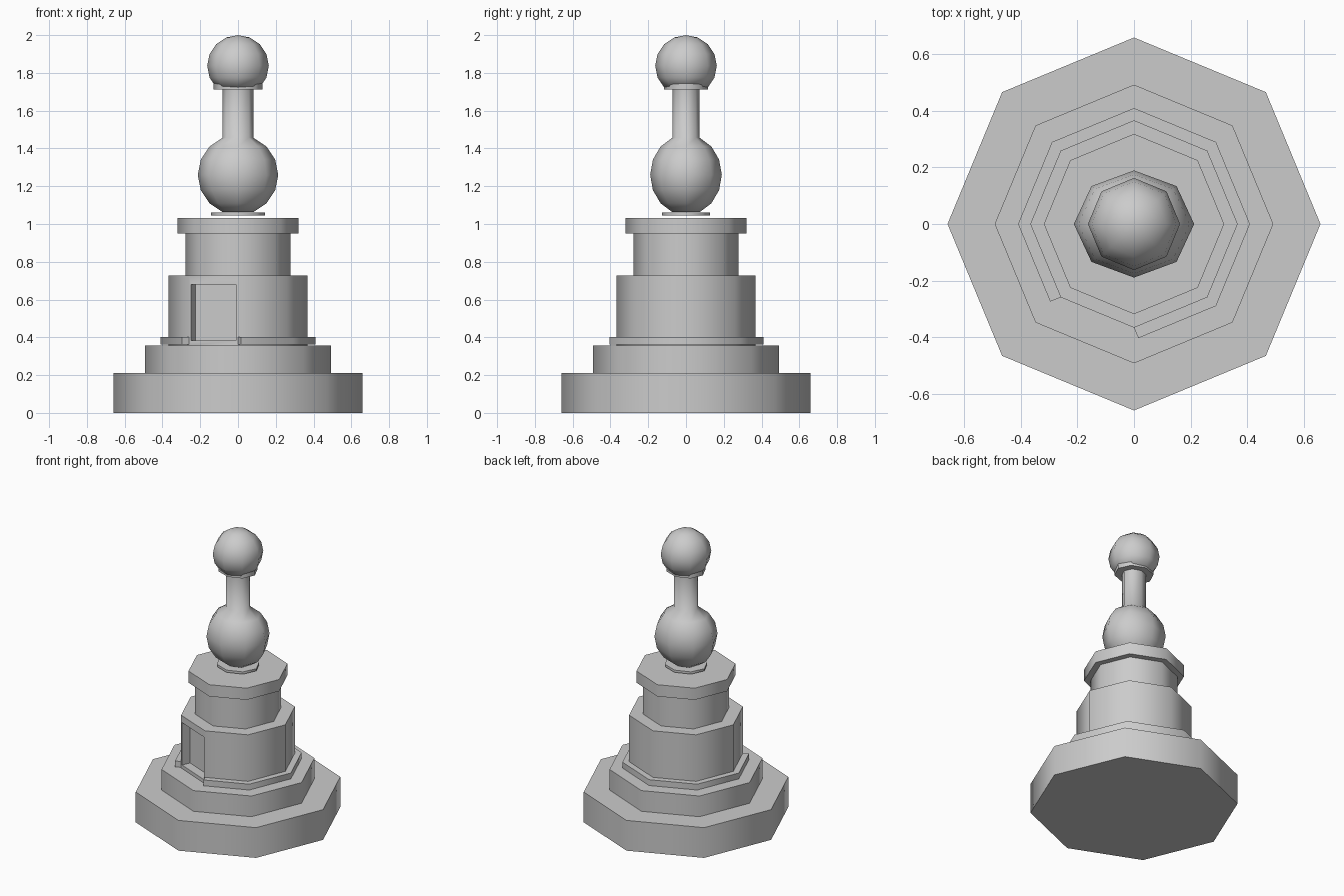
import bpy, bmesh
from math import sin, cos, radians
from mathutils import Vector

if "Cube" in bpy.data.objects:
    bpy.data.objects.remove(bpy.data.objects["Cube"])

SIDES = 8
SQUASH = 0.89   # the finial is a little narrower front to back


def finish(bm, name, angle=60):
    bmesh.ops.recalc_face_normals(bm, faces=bm.faces)
    mesh = bpy.data.meshes.new(name)
    bm.to_mesh(mesh)
    bm.free()
    ob = bpy.data.objects.new(name, mesh)
    bpy.context.collection.objects.link(ob)
    bpy.ops.object.select_all(action='DESELECT')
    ob.select_set(True)
    bpy.context.view_layer.objects.active = ob
    bpy.ops.object.shade_smooth_by_angle(angle=radians(angle))
    return ob


def lathe(profile, ysc=1.0):
    """Eight-sided turning of (radius, z) points; radius 0 becomes a pole."""
    bm = bmesh.new()
    rings = []
    for r, z in profile:
        n = SIDES if r > 0 else 1
        rings.append([bm.verts.new((r * cos(radians(45 * i)),
                                    r * ysc * sin(radians(45 * i)), z))
                      for i in range(n)])
    for a, b in zip(rings, rings[1:]):
        for i in range(SIDES):
            j = (i + 1) % SIDES
            if len(b) == 1:
                bm.faces.new((a[i], a[j], b[0]))
            else:
                bm.faces.new((a[i], a[j], b[j], b[i]))
    for ring in (rings[0], rings[-1]):
        if len(ring) > 1:
            bm.faces.new(ring)
    bmesh.ops.recalc_face_normals(bm, faces=bm.faces)
    return bm


def ball(radius, zc, first, last):
    """Profile of a ball, latitude steps of 22.5 degrees from the bottom pole."""
    return [(radius * sin(radians(22.5 * k)) if k < 8 else 0,
             zc - radius * cos(radians(22.5 * k))) for k in range(first, last + 1)]


# stepped pedestal
bm = lathe([(0.66, 0), (0.66, 0.212), (0.493, 0.212), (0.493, 0.357),
            (0.367, 0.357), (0.367, 0.728), (0.277, 0.728), (0.277, 0.951),
            (0.319, 0.951), (0.319, 1.033)])

# recessed doorway on the front-left face of the drum
normal = Vector((cos(radians(-112.5)), sin(radians(-112.5)), 0))
door = next(f for f in bm.faces if f.normal.dot(normal) > 0.99
            and 0.5 < f.calc_center_median().z < 0.6)
bmesh.ops.inset_individual(bm, faces=[door], thickness=0.017)
for v in door.verts:
    v.co.z = 0.68 if v.co.z > 0.5 else 0.382
door = bmesh.ops.extrude_discrete_faces(bm, faces=[door])['faces'][0]
bmesh.ops.translate(bm, verts=list(door.verts), vec=normal * -0.06)
finish(bm, "pedestal")

# ledge round the drum, left open in front of the doorway
R, OUT = 0.367, 0.04


def polar(r, deg):
    return Vector((r * cos(radians(deg)), r * sin(radians(deg)), 0))


angles = [-90 + 45 * i for i in range(SIDES)]
inner = [polar(R, a) for a in angles]
outer = [polar(R + OUT / cos(radians(22.5)), a) for a in angles]
outer[0] = inner[0] + polar(OUT, -67.5)
outer[-1] = inner[-1] + polar(OUT, 202.5)
bm = bmesh.new()
sections = []
for p, q in zip(inner, outer):
    sections.append([bm.verts.new((c.x, c.y, z)) for c, z in
                     ((p, 0.361), (q, 0.361), (q, 0.402), (p, 0.402))])
for a, b in zip(sections, sections[1:]):
    for i in range(4):
        j = (i + 1) % 4
        bm.faces.new((a[i], a[j], b[j], b[i]))
bm.faces.new(sections[0])
bm.faces.new(sections[-1])
finish(bm, "drum_ledge")

# thin disc under the finial
finish(lathe([(0.143, 1.046), (0.143, 1.062)], SQUASH), "finial_disc")

# large ball running up into the stem
finish(lathe(ball(0.213, 1.26, 1, 7) + [(0.0815, 1.715)], SQUASH), "finial_ball_and_stem")

# collar under the top ball
finish(lathe([(0.131, 1.712), (0.131, 1.745)], SQUASH), "top_collar")

# top ball
finish(lathe(ball(0.163, 1.837, 2, 8)), "top_ball")
